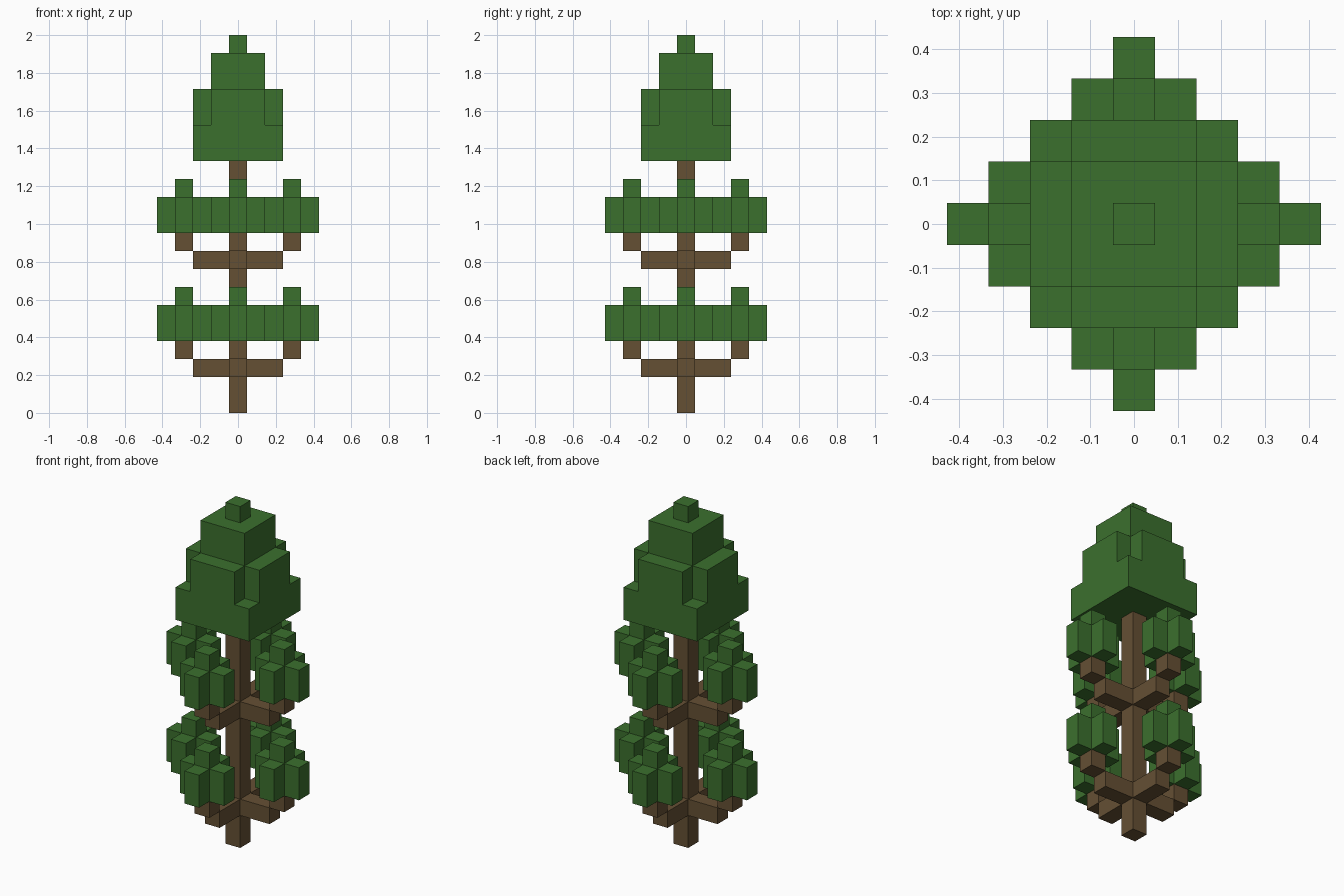
import bpy
import bmesh
import math
from mathutils import Vector

default = bpy.data.objects.get("Cube")
if default:
    bpy.data.objects.remove(default, do_unlink=True)

U = 2 / 21  # size of one block


def make_material(name, rgb):
    mat = bpy.data.materials.new(name)
    mat.use_nodes = True
    color = (*rgb, 1)
    mat.diffuse_color = color
    mat.node_tree.nodes["Principled BSDF"].inputs["Base Color"].default_value = color
    return mat


bark = make_material("bark brown", (0.13, 0.08, 0.034))
leaf = make_material("leaf green", (0.044, 0.162, 0.027))


def blocks(xs, ys, zs):
    return {(x, y, z) for x in xs for y in ys for z in zs}


def build(name, cells, mat):
    """Make one clean shell around a set of unit blocks."""
    bm = bmesh.new()
    for cell in cells:
        for axis in range(3):
            for sign in (-1, 1):
                n = Vector((0, 0, 0))
                n[axis] = sign
                if tuple(int(c + d) for c, d in zip(cell, n)) in cells:
                    continue
                a = Vector((0, 0, 0))
                a[(axis + 1) % 3] = 1
                b = n.cross(a)
                mid = Vector(cell) + Vector((0, 0, 0.5)) + n / 2
                corners = (-a - b, a - b, a + b, b - a)
                bm.faces.new([bm.verts.new((mid + c / 2) * U) for c in corners])
    bmesh.ops.remove_doubles(bm, verts=bm.verts, dist=U / 100)
    bmesh.ops.dissolve_limit(bm, angle_limit=math.radians(1),
                             verts=bm.verts, edges=bm.edges)
    mesh = bpy.data.meshes.new(name)
    bm.to_mesh(mesh)
    bm.free()
    mesh.materials.append(mat)
    obj = bpy.data.objects.new(name, mesh)
    bpy.context.collection.objects.link(obj)


# Trunk with two crosses of branches
trunk = blocks([0], [0], range(14))
for level in (2, 8):
    trunk |= blocks(range(-2, 3), [0], [level])
    trunk |= blocks([0], range(-2, 3), [level])
build("trunk_and_branches", trunk, bark)

# Upturned twigs, each carrying a plus-shaped leaf cluster with a raised tip
sides = {"left": (1, 0), "right": (-1, 0), "back": (0, 1), "front": (0, -1)}
for tier, level in (("lower", 2), ("upper", 8)):
    for side, (dx, dy) in sides.items():
        x, y = 3 * dx, 3 * dy
        build(f"{tier}_{side}_twig", {(x, y, level + 1)}, bark)
        heights = range(level + 2, level + 4)
        cluster = blocks(range(x - 1, x + 2), [y], heights)
        cluster |= blocks([x], range(y - 1, y + 2), heights)
        cluster.add((x, y, level + 4))
        build(f"{tier}_{side}_leaves", cluster, leaf)

# Stepped crown: square base, notched corners, narrow block and tip
wide, narrow = range(-2, 3), range(-1, 2)
crown = blocks(wide, wide, range(14, 16))
crown |= blocks(wide, narrow, range(16, 18)) | blocks(narrow, wide, range(16, 18))
crown |= blocks(narrow, narrow, range(18, 20))
crown.add((0, 0, 20))
build("crown", crown, leaf)
